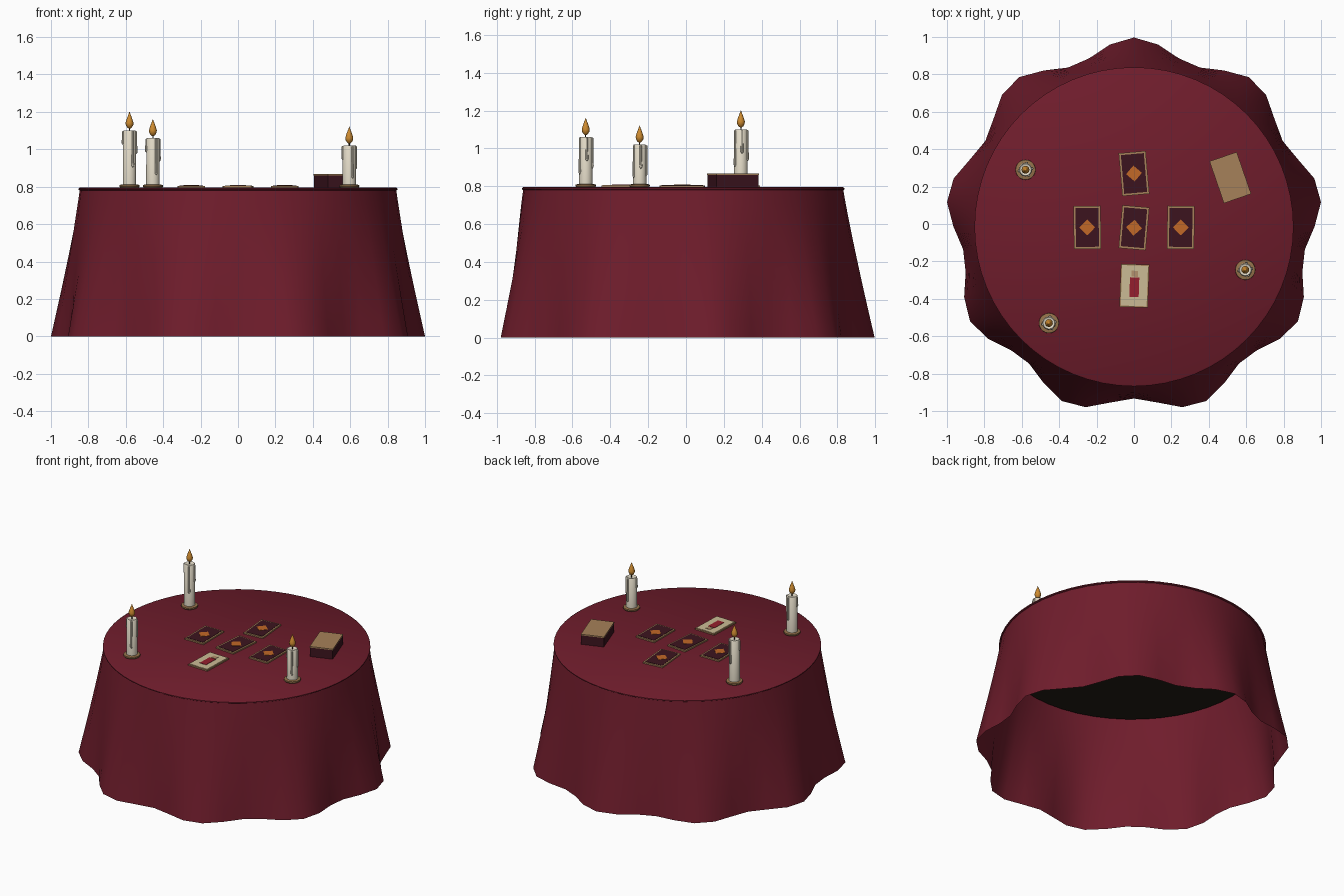
import bpy, bmesh, math
from mathutils import Matrix, Vector

if "Cube" in bpy.data.objects:
    bpy.data.objects.remove(bpy.data.objects["Cube"])

TOP = 0.795      # height of the covered table surface
CY = -0.015      # centre of the round table in y


def mat(name, r, g, b):
    m = bpy.data.materials.new(name)
    m.diffuse_color = (r, g, b, 1)
    m.use_nodes = True
    m.node_tree.nodes["Principled BSDF"].inputs["Base Color"].default_value = m.diffuse_color
    return m


CLOTH = mat("cloth", 0.16, 0.012, 0.025)
WOOD = mat("dark_wood", 0.016, 0.012, 0.007)
WAX = mat("wax", 0.75, 0.69, 0.56)
BRASS = mat("brass", 0.30, 0.17, 0.07)
FLAME = mat("flame", 0.62, 0.26, 0.03)
WICK = mat("wick", 0.02, 0.015, 0.01)
TAN = mat("card_edge", 0.38, 0.22, 0.10)
BACK = mat("card_back", 0.045, 0.007, 0.013)
ORANGE = mat("orange", 0.54, 0.14, 0.02)
CREAM = mat("cream", 0.60, 0.50, 0.30)
RED = mat("red", 0.30, 0.013, 0.026)
SKIN = mat("skin", 0.45, 0.28, 0.15)


def finish(name, bm, material, smooth=False):
    bmesh.ops.recalc_face_normals(bm, faces=bm.faces)
    me = bpy.data.meshes.new(name)
    bm.to_mesh(me)
    bm.free()
    ob = bpy.data.objects.new(name, me)
    bpy.context.collection.objects.link(ob)
    me.materials.append(material)
    if smooth:
        bpy.ops.object.select_all(action='DESELECT')
        ob.select_set(True)
        bpy.context.view_layer.objects.active = ob
        bpy.ops.object.shade_smooth_by_angle(angle=math.radians(40))
    return ob


def lathe(name, profile, material, loc, n=16):
    """Revolve (radius, z) points; the ends close at radius 0 or with a cap."""
    bm = bmesh.new()
    rings = []
    for r, z in profile:
        if r == 0:
            rings.append([bm.verts.new((loc[0], loc[1], loc[2] + z))])
        else:
            rings.append([bm.verts.new((loc[0] + r * math.cos(2 * math.pi * i / n),
                                        loc[1] + r * math.sin(2 * math.pi * i / n),
                                        loc[2] + z)) for i in range(n)])
    for a, b in zip(rings, rings[1:]):
        for i in range(n):
            j = (i + 1) % n
            quad = [a[i % len(a)], a[j % len(a)], b[j % len(b)], b[i % len(b)]]
            bm.faces.new(list(dict.fromkeys(quad)))
    for ring in (rings[0], rings[-1]):
        if len(ring) > 1:
            bm.faces.new(ring)
    return finish(name, bm, material, True)


def slab(name, material, centre, rot, size, z0, z1, offset=(0, 0), spin=0):
    """Box from z0 to z1, placed by an offset inside a turned frame."""
    bm = bmesh.new()
    frame = Matrix.Translation((centre[0], centre[1], 0)) @ Matrix.Rotation(math.radians(rot), 4, 'Z')
    local = Matrix.Translation((offset[0], offset[1], (z0 + z1) / 2)) @ Matrix.Rotation(math.radians(spin), 4, 'Z')
    scale = Matrix.Diagonal((size[0], size[1], z1 - z0, 1))
    bmesh.ops.create_cube(bm, size=1, matrix=frame @ local @ scale)
    return finish(name, bm, material)


# table top: wooden board and its cloth cover
lathe("table_board", [(0.835, 0.74), (0.835, 0.778)], WOOD, (0, CY, 0), 48)
lathe("cloth_top", [(0.845, 0.779), (0.853, 0.784), (0.853, 0.790), (0.845, TOP)], CLOTH, (0, CY, 0), 64)

# hanging cloth with nine folds that deepen toward the hem
N, ROWS = 48, 10
bm = bmesh.new()
rows = []
for k in range(ROWS + 1):
    t = k / ROWS
    ring = []
    for i in range(N):
        a = 2 * math.pi * i / N
        r = 0.845 + 0.12 * t + 0.047 * t ** 1.4 * math.cos(9 * (a - math.pi / 2))
        ring.append(bm.verts.new((r * math.cos(a), CY + r * math.sin(a), 0.787 * (1 - t))))
    rows.append(ring)
for a, b in zip(rows, rows[1:]):
    for i in range(N):
        j = (i + 1) % N
        bm.faces.new((a[i], b[i], b[j], a[j]))
finish("cloth_skirt", bm, CLOTH, True)

# candles: dish, wax body, drips, wick, flame
DRIPS = [(-60, 0.19), (10, 0.12), (80, 0.16), (190, 0.07)]


def candle(label, x, y, top):
    h = top - TOP
    lathe(label + "_dish", [(0.050, 0), (0.054, 0.006), (0.053, 0.014), (0.040, 0.017)],
          BRASS, (x, y, TOP), 20)
    lathe(label + "_body", [(0.036, 0.010), (0.035, h - 0.005), (0.031, h), (0.022, h - 0.003), (0, h - 0.006)],
          WAX, (x, y, TOP), 20)
    for k, (deg, frac) in enumerate(DRIPS):
        a = math.radians(deg)
        length = min(frac, h * 0.75)
        lathe(f"{label}_drip_{k + 1}",
              [(0, -length - 0.008), (0.007, -length), (0.008, -length + 0.008),
               (0.006, -length / 2), (0.006, -0.006), (0, -0.001)],
              WAX, (x + 0.035 * math.cos(a), y + 0.035 * math.sin(a), top), 8)
    lathe(label + "_wick", [(0.003, -0.006), (0.003, 0.02)], WICK, (x, y, top), 6)
    lathe(label + "_flame", [(0, 0.008), (0.012, 0.016), (0.020, 0.030), (0.021, 0.042),
                             (0.015, 0.062), (0.007, 0.083), (0, 0.102)], FLAME, (x, y, top), 12)


candle("tall_candle", -0.58, 0.29, 1.10)
candle("middle_candle", -0.455, -0.53, 1.06)
candle("short_candle", 0.595, -0.245, 1.02)

# face-down cards
CARDS = [("left", -0.25, -0.018, 0.5), ("centre", 0, -0.02, -5),
         ("right", 0.25, -0.018, -0.5), ("far", 0, 0.27, 5)]
for label, x, y, rot in CARDS:
    c = (x, y)
    slab(label + "_card", TAN, c, rot, (0.145, 0.23), TOP, TOP + 0.009)
    slab(label + "_card_back", BACK, c, rot, (0.123, 0.208), TOP + 0.006, TOP + 0.011)
    slab(label + "_card_diamond", ORANGE, c, rot, (0.06, 0.06), TOP + 0.008, TOP + 0.013, spin=45)

# face-up card with a simple figure
c = (0.002, -0.33)
slab("near_card", TAN, c, -2, (0.152, 0.23), TOP, TOP + 0.009)
slab("near_card_face", CREAM, c, -2, (0.138, 0.216), TOP + 0.006, TOP + 0.011)
slab("near_card_figure", RED, c, -2, (0.05, 0.105), TOP + 0.008, TOP + 0.013, (0, -0.008))
slab("near_card_head", SKIN, c, -2, (0.036, 0.032), TOP + 0.008, TOP + 0.013, (0, 0.064))

# stacked deck
c = (0.515, 0.248)
slab("deck_stack", BACK, c, 19, (0.150, 0.233), TOP, TOP + 0.064)
slab("deck_top_card", TAN, c, 19, (0.154, 0.237), TOP + 0.064, TOP + 0.072)
